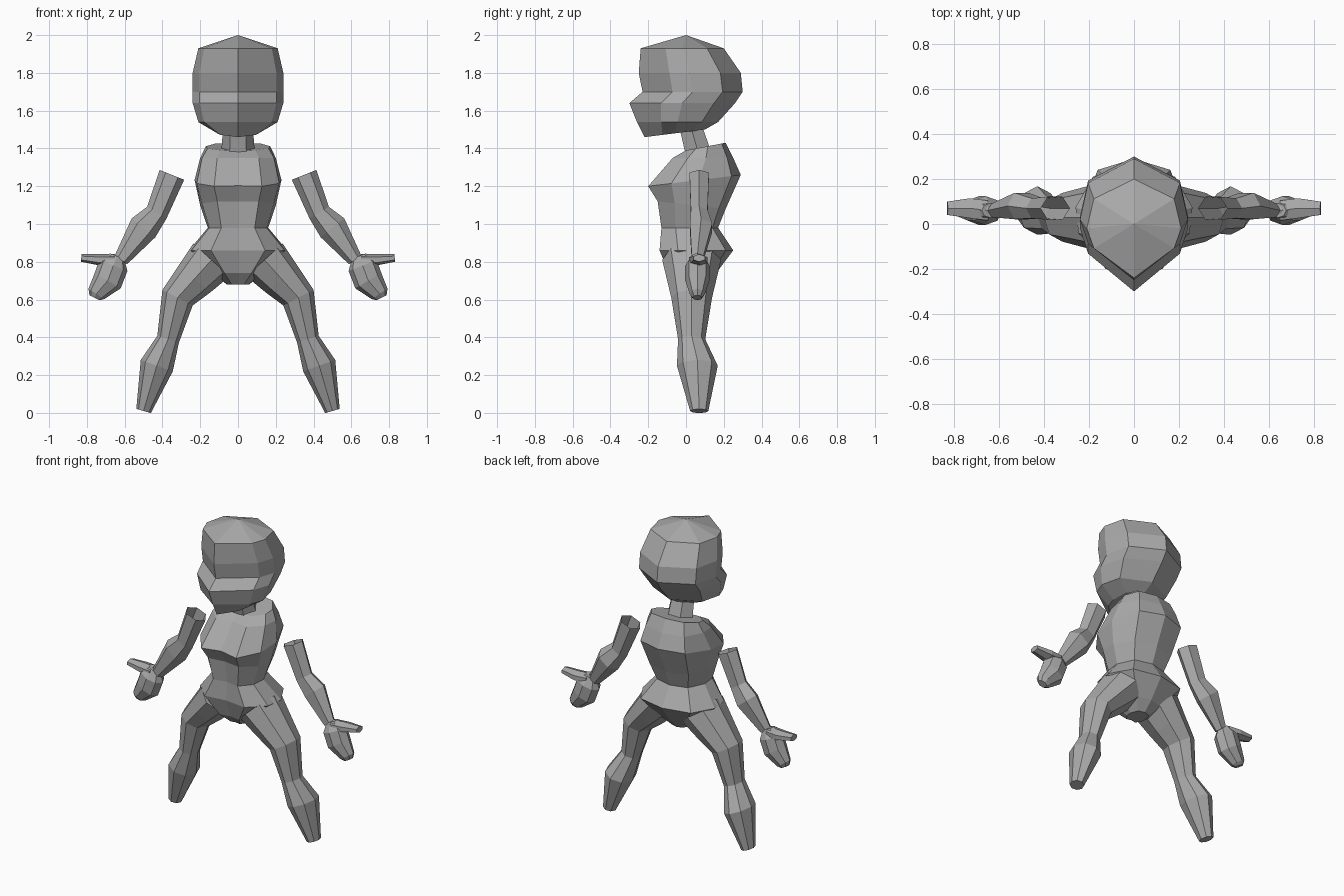
import bpy, bmesh
from math import cos, sin, tau
from mathutils import Vector

default_cube = bpy.data.objects.get("Cube")
if default_cube:
    bpy.data.objects.remove(default_cube)

# One plain clay colour for everything
clay = bpy.data.materials.new("grey_clay")
clay.use_nodes = True
grey = (0.4, 0.4, 0.4, 1)
clay.diffuse_color = grey
clay.node_tree.nodes["Principled BSDF"].inputs["Base Color"].default_value = grey


def loft(name, rings, open_start=False, peak=None):
    """Join matching rings of points with flat quads and close the ends."""
    bm = bmesh.new()
    rows = [[bm.verts.new(point) for point in ring] for ring in rings]
    count = len(rows[0])
    for low, high in zip(rows, rows[1:]):
        for i in range(count):
            j = (i + 1) % count
            bm.faces.new((low[i], low[j], high[j], high[i]))
    if not open_start:
        bm.faces.new(reversed(rows[0]))
    end_cap = bm.faces.new(rows[-1])
    if peak:
        crown = bmesh.ops.poke(bm, faces=[end_cap])
        crown["verts"][0].co = peak
    bmesh.ops.recalc_face_normals(bm, faces=bm.faces)
    mesh = bpy.data.meshes.new(name)
    bm.to_mesh(mesh)
    bm.free()
    mesh.materials.append(clay)
    obj = bpy.data.objects.new(name, mesh)
    bpy.context.collection.objects.link(obj)
    return obj


def body_ring(outline, z, width, front, back, tilt=0):
    """Fit a half outline to a width and depth, then complete its other side.

    The outline runs from front centre to back centre in units of the half
    width and half depth. Tilt lifts the back and lowers the front.
    """
    middle, depth = (front + back) / 2, (back - front) / 2
    half = [Vector((a * width, middle + b * depth, z + b * tilt)) for a, b in outline]
    other_side = [Vector((-p.x, p.y, p.z)) for p in reversed(half[1:-1])]
    return half + other_side


def limb(name, stations, sides, flat, open_start=False, paired=True):
    """Sweep an oval square to a path of (x, y, z, radius) stations.

    Flat is the ratio of the depth along y to the radius across the path.
    """
    centres = [Vector(station[:3]) for station in stations]
    steps = [Vector((b.x - a.x, 0, b.z - a.z)).normalized()
             for a, b in zip(centres, centres[1:])]
    rings = []
    for i, centre in enumerate(centres):
        along = (steps[max(i - 1, 0)] + steps[min(i, len(steps) - 1)]).normalized()
        across = Vector((-along.z, 0, along.x))
        radius = stations[i][3]
        rings.append([])
        for k in range(sides):
            angle = tau * k / sides
            depth = Vector((0, flat * sin(angle), 0))
            rings[-1].append(centre + radius * (across * cos(angle) + depth))
    obj = loft(name, rings, open_start)
    if paired:
        obj.modifiers.new("other_side", "MIRROR")


# Head: chin, jaw, lip, nose bridge, brow and crown
head_outline = [(0, -1), (.85, -.4), (1, 0), (.85, .6), (0, 1)]
head_levels = [
    (1.48, .11, -.22, .1, .02),
    (1.54, .21, -.26, .17),
    (1.64, .24, -.3, .26),
    (1.7, .24, -.23, .3),
    (1.8, .24, -.25, .29),
    (1.93, .21, -.24, .2),
]
loft("head", [body_ring(head_outline, *level) for level in head_levels], peak=(0, 0, 2))

# Torso: crotch, seat, hips, waist, ribs, bust, shoulders and collar
torso_outline = [(0, -.9), (.55, -1), (.95, -.5), (1, .1), (.7, .8), (0, 1)]
torso_levels = [
    (.68, .06, -.03, .1),
    (.74, .13, -.09, .16),
    (.86, .26, -.14, .25),
    (.98, .16, -.13, .17),
    (1.1, .2, -.15, .21, -.02),
    (1.23, .23, -.2, .29, .03),
    (1.35, .2, -.07, .25),
    (1.41, .17, 0, .21, .02),
]
loft("torso", [body_ring(torso_outline, *level) for level in torso_levels])

# Neck leaning forward into the skull
neck_path = [(0, .07, 1.36, .09), (0, .03, 1.5, .08)]
limb("neck", neck_path, sides=6, flat=.9, paired=False)

# Legs: hip, upper thigh, thigh, knee, calf and ankle
leg_path = [
    (.14, .03, .81, .13),
    (.23, .03, .71, .11),
    (.32, .03, .61, .09),
    (.37, .03, .39, .06),
    (.43, .06, .25, .09),
    (.5, .07, .01, .04),
]
limb("legs", leg_path, sides=8, flat=1.2)

# Arms: open shoulder, elbow, forearm and wrist
arm_path = [
    (.35, .07, 1.26, .07),
    (.43, .07, 1.06, .06),
    (.5, .08, .98, .08),
    (.62, .06, .81, .04),
]
limb("arms", arm_path, sides=6, flat=.85, open_start=True)

# Mitten hands: wrist, knuckles, fingers and rounded tip
hand_path = [
    (.64, .06, .83, .04),
    (.66, .06, .78, .08),
    (.69, .06, .7, .08),
    (.75, .06, .63, .05),
    (.76, .06, .61, .03),
]
limb("hands", hand_path, sides=8, flat=.8)

# Flat thumbs pointing outward
thumb_path = [(.65, .06, .81, .03), (.73, .07, .81, .03), (.83, .07, .82, .02)]
limb("thumbs", thumb_path, sides=6, flat=1.7)
